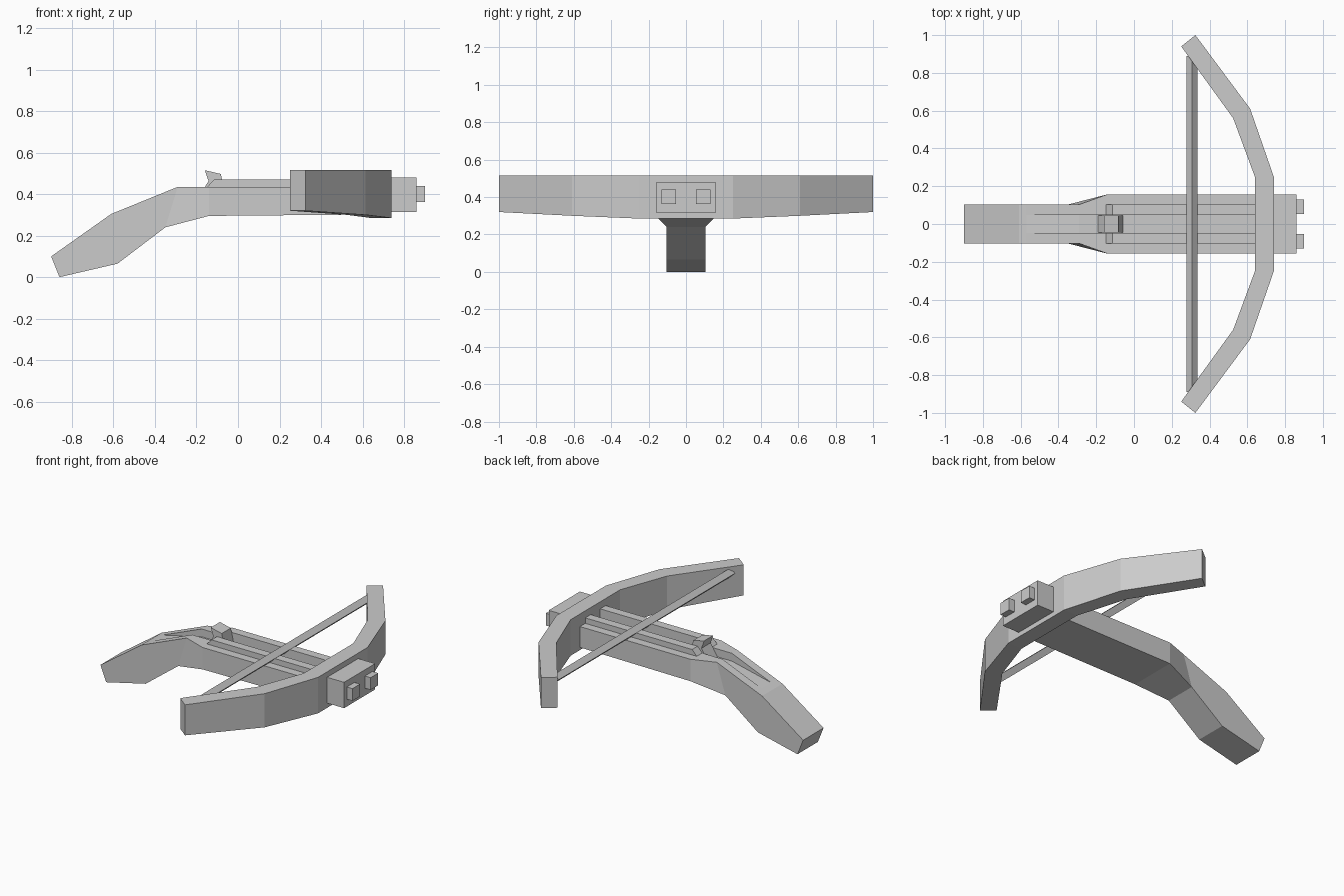
import bpy
import bmesh
from mathutils import Vector

cube = bpy.data.objects.get("Cube")
if cube:
    bpy.data.objects.remove(cube, do_unlink=True)

GREY = (0.6, 0.6, 0.6, 1)
mat = bpy.data.materials.new("plain grey")
mat.use_nodes = True
mat.diffuse_color = GREY
bsdf = next(n for n in mat.node_tree.nodes if n.type == 'BSDF_PRINCIPLED')
bsdf.inputs["Base Color"].default_value = GREY


def loft(name, sections):
    """Join matching closed cross-sections into one capped flat-shaded solid."""
    bm = bmesh.new()
    rings = [[bm.verts.new(p) for p in s] for s in sections]
    for a, b in zip(rings, rings[1:]):
        for i in range(len(a)):
            j = (i + 1) % len(a)
            bm.faces.new((a[i], a[j], b[j], b[i]))
    bm.faces.new(rings[0])
    bm.faces.new(rings[-1])
    bmesh.ops.remove_doubles(bm, verts=bm.verts, dist=0.0005)
    bmesh.ops.recalc_face_normals(bm, faces=bm.faces)
    mesh = bpy.data.meshes.new(name)
    bm.to_mesh(mesh)
    bm.free()
    mesh.materials.append(mat)
    obj = bpy.data.objects.new(name, mesh)
    bpy.context.collection.objects.link(obj)
    return obj


def extrude_y(name, profile, y0, y1):
    """Side profile in x and z, extruded across y."""
    return loft(name, [[(x, y, z) for x, z in profile] for y in (y0, y1)])


def box(name, x0, x1, y0, y1, z0, z1):
    return extrude_y(name, [(x0, z0), (x1, z0), (x1, z1), (x0, z1)], y0, y1)


# Stock: stations of top point, bottom point, half width and groove depth
GROOVE = 0.048


def stock_section(top, bottom, w, depth):
    (xt, zt), (xb, zb) = top, bottom
    g, floor = GROOVE, zt - depth
    return [(xb, -w, zb), (xb, w, zb), (xt, w, zt), (xt, g, zt),
            (xt, g, floor), (xt, -g, floor), (xt, -g, zt), (xt, -w, zt)]


loft("stock", [stock_section(*s) for s in (
    ((-0.90, 0.10), (-0.86, 0.0), 0.103, 0),
    ((-0.61, 0.305), (-0.58, 0.065), 0.103, 0),
    ((-0.57, 0.321), (-0.55, 0.088), 0.103, 0),
    ((-0.29, 0.435), (-0.35, 0.24), 0.103, 0.05),
    ((-0.14, 0.435), (-0.14, 0.295), 0.157, 0.05),
    ((0.66, 0.435), (0.66, 0.302), 0.157, 0.05))])

# Bolt rails with sloped rear ends
for side, s in (("left", 1), ("right", -1)):
    extrude_y("rail_" + side,
              [(-0.148, 0.435), (0.66, 0.435), (0.66, 0.47), (-0.115, 0.47)],
              s * GROOVE, s * 0.103)

# String latch standing in the groove
extrude_y("string_latch",
          [(-0.16, 0.515), (-0.083, 0.497), (-0.058, 0.385),
           (-0.19, 0.385), (-0.142, 0.463)], -0.046, 0.046)

# Bow limbs: inner and outer outline points with underside height
half = [((0.25, 0.94), (0.325, 1.0), 0.32),
        ((0.525, 0.56), (0.615, 0.61), 0.30),
        ((0.64, 0.25), (0.74, 0.25), 0.285)]
stations = half + [((a[0], -a[1]), (b[0], -b[1]), z) for a, b, z in reversed(half)]
loft("bow", [[(*a, z), (*b, z), (*b, 0.515), (*a, 0.515)] for a, b, z in stations])

# String with a diamond cross-section, ending inside the limbs
R = 0.029
centre = Vector((0.306, 0.472))
corners = [centre + Vector(d) * R for d in ((-1, 0), (0, -1), (1, 0), (0, 1))]
extrude_y("bow_string", [tuple(c) for c in corners], -0.89, 0.89)

# Nose block and its two studs
box("nose_block", 0.70, 0.86, -0.157, 0.157, 0.315, 0.48)
for side, s in (("left", 1), ("right", -1)):
    box("nose_stud_" + side, 0.85, 0.90, s * 0.053, s * 0.13, 0.362, 0.44)
